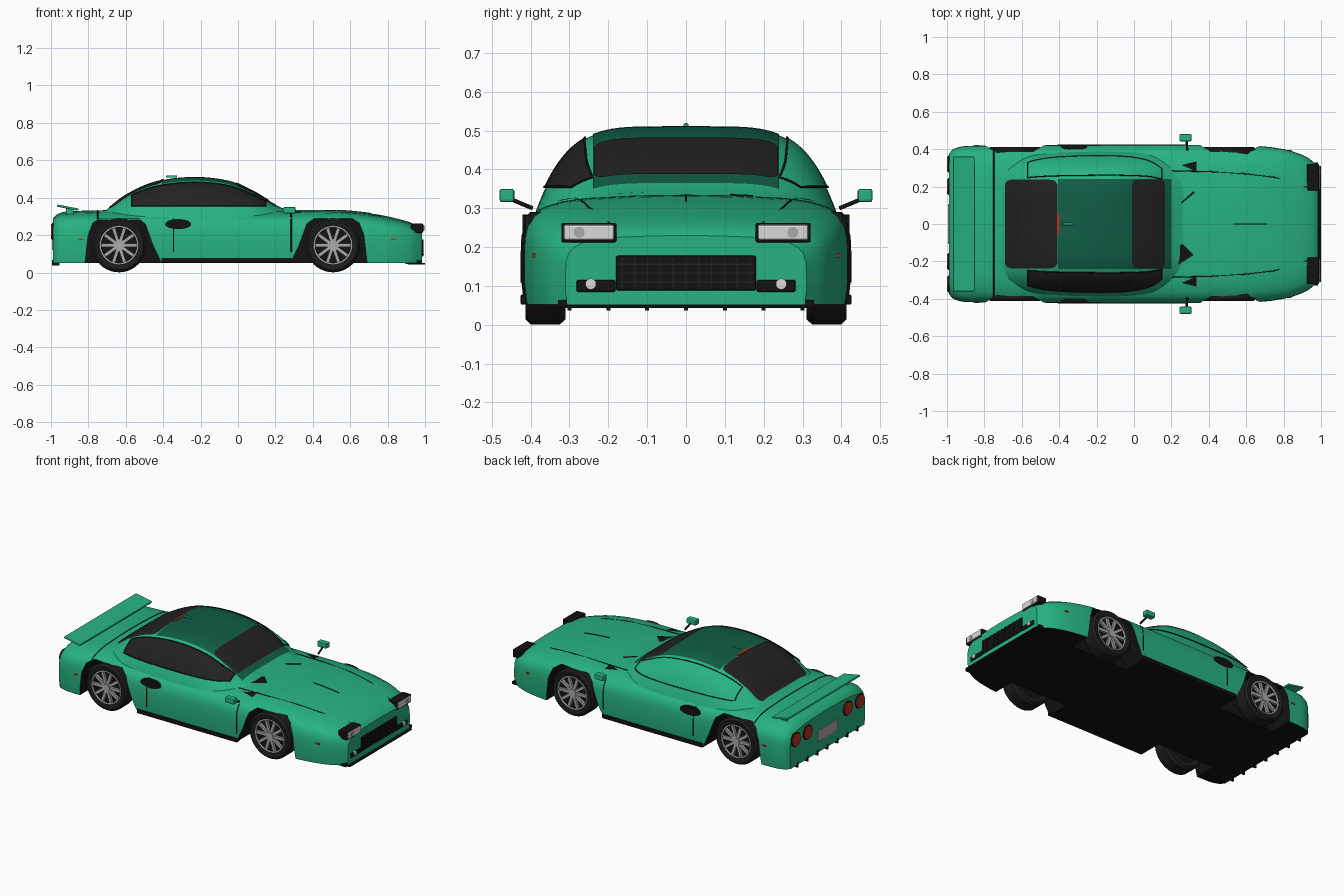
import bpy, bmesh, math
from mathutils import Vector

old = bpy.data.objects.get("Cube")
if old:
    bpy.data.objects.remove(old, do_unlink=True)


def material(name, r, g, b):
    m = bpy.data.materials.new(name)
    m.use_nodes = True
    m.diffuse_color = (r, g, b, 1)
    m.node_tree.nodes["Principled BSDF"].inputs["Base Color"].default_value = (r, g, b, 1)
    return m


GREEN = material("body green", .02, .45, .22)
ROOF = material("dark green", .005, .11, .06)
GLASS = material("dark glass", .015, .015, .015)
BLACK = material("black trim", .006, .006, .006)
RUBBER = material("tyre rubber", .012, .012, .012)
SILVER = material("silver", .4, .4, .4)
WHITE = material("lamp white", .7, .7, .7)
RED = material("lamp red", .5, .03, .02)


# Helpers
def finish(ob, angle=35):
    bpy.ops.object.select_all(action='DESELECT')
    ob.select_set(True)
    bpy.context.view_layer.objects.active = ob
    bpy.ops.object.shade_smooth_by_angle(angle=math.radians(angle))
    return ob


def mesh(name, verts, faces, mat, smooth=True):
    me = bpy.data.meshes.new(name)
    me.from_pydata(verts, [], faces)
    bm = bmesh.new()
    bm.from_mesh(me)
    bmesh.ops.recalc_face_normals(bm, faces=bm.faces)
    bm.to_mesh(me)
    bm.free()
    me.materials.append(mat)
    ob = bpy.data.objects.new(name, me)
    bpy.context.collection.objects.link(ob)
    return finish(ob) if smooth else ob


def grid(name, rows, mat, loop=False, caps=False):
    n, k = len(rows), len(rows[0])
    faces = [(i * k + j, i * k + (j + 1) % k, (i + 1) * k + (j + 1) % k, (i + 1) * k + j)
             for i in range(n - 1) for j in range(k if loop else k - 1)]
    if caps:
        faces += [tuple(range(k)), tuple(range((n - 1) * k, n * k))]
    return mesh(name, [p for r in rows for p in r], faces, mat)


def prism(name, outline, y0, y1, mat):
    k = len(outline)
    verts = [(x, y, z) for y in (y0, y1) for x, z in outline]
    faces = [tuple(range(k)), tuple(range(k, 2 * k))]
    faces += [(i, (i + 1) % k, k + (i + 1) % k, k + i) for i in range(k)]
    return mesh(name, verts, faces, mat, False)


def box(name, centre, size, mat, bevel=0.0, tilt=0.0):
    bpy.ops.mesh.primitive_cube_add(size=1, location=centre, rotation=(0, tilt, 0))
    ob = bpy.context.object
    ob.name, ob.scale = name, size
    bpy.ops.object.transform_apply(location=False, rotation=False, scale=True)
    ob.data.materials.append(mat)
    if bevel:
        mod = ob.modifiers.new("rounded", 'BEVEL')
        mod.width, mod.segments = bevel, 2
    return ob


def disc(name, centre, radius, depth, mat, axis):
    rot = (0, math.pi / 2, 0) if axis == 'x' else (math.pi / 2, 0, 0)
    bpy.ops.mesh.primitive_cylinder_add(vertices=32, radius=radius, depth=depth, location=centre, rotation=rot)
    ob = bpy.context.object
    ob.name = name
    ob.data.materials.append(mat)
    return finish(ob)


def tube(name, pts, mat, radius=.003, closed=False):
    cu = bpy.data.curves.new(name, 'CURVE')
    cu.dimensions, cu.bevel_depth, cu.bevel_resolution = '3D', radius, 1
    sp = cu.splines.new('POLY')
    sp.points.add(len(pts) - 1)
    for p, q in zip(sp.points, pts):
        p.co = (*q, 1)
    sp.use_cyclic_u = closed
    cu.materials.append(mat)
    bpy.context.collection.objects.link(bpy.data.objects.new(name, cu))


def smooth_at(t, x):
    x = min(max(x, t[0][0]), t[-1][0])
    i = next(k for k in range(len(t) - 1) if x <= t[k + 1][0])

    def slope(k):
        a, b = t[max(k - 1, 0)], t[min(k + 1, len(t) - 1)]
        return (b[1] - a[1]) / (b[0] - a[0])
    (xa, a), (xb, b) = t[i], t[i + 1]
    h = xb - xa
    s = (x - xa) / h
    return (a * (1 + 2 * s) * (1 - s) ** 2 + b * s * s * (3 - 2 * s)
            + h * slope(i) * s * (1 - s) ** 2 - h * slope(i + 1) * s * s * (1 - s))


# Lower body: lofted from top line, half width and one cross-section
TOP = [(-.99, .29), (-.96, .315), (-.9, .328), (-.5, .335), (.3, .335), (.55, .332),
       (.75, .31), (.9, .275), (.96, .25), (.985, .23)]
WIDE = [(-.99, .375), (-.965, .4), (-.9, .417), (-.4, .422), (.6, .42), (.8, .4), (.92, .36), (.985, .31)]
SECTION = [(0, 0), (.3, .007), (.6, .03), (.75, .06), (.86, .11), (.93, .17), (.975, .26),
           (.995, .38), (1, .55), (1, .8), (.985, 1), (0, 1)]
LAST = len(SECTION) - 1


def body(x, s, side=1):
    i = min(int(s), LAST - 1)
    u, f = Vector(SECTION[i]).lerp(Vector(SECTION[i + 1]), s - i)
    t = smooth_at(TOP, x)
    return (x, side * u * smooth_at(WIDE, x), t - (t - .052) * f)


def on_body(x, y):
    u = abs(y) / smooth_at(WIDE, x)
    i = next(k for k in range(LAST) if u <= SECTION[k + 1][0])
    (a, _), (b, _) = SECTION[i], SECTION[i + 1]
    return body(x, i + (u - a) / (b - a), 1 if y > 0 else -1)


stations = [-.0025 + .9875 * math.sin(math.pi / 2 * (i / 30 - 1)) for i in range(61)]
rows = [[body(x, s) for s in range(LAST + 1)] + [body(x, s, -1) for s in range(LAST - 1, 0, -1)]
        for x in stations]
shell = grid("body_shell", rows, GREEN, loop=True, caps=True)
shell.data.materials.append(BLACK)

# Wheel arches cut from the body
ARCH = [(-.19, -.02), (-.165, .2), (-.14, .265), (-.1, .29), (.1, .29), (.14, .26), (.18, .15), (.26, -.02)]
AXLES = [(-.636, 1), (.508, -1)]
for cx, flip in AXLES:
    for side in (1, -1):
        cutter = prism("arch_cutter", [(cx + flip * x, z) for x, z in ARCH], side * .27, side * .6, BLACK)
        mod = shell.modifiers.new("arch", 'BOOLEAN')
        mod.object, mod.operation, mod.solver = cutter, 'DIFFERENCE', 'EXACT'
        mod.material_mode = 'TRANSFER'
        bpy.context.view_layer.objects.active = shell
        bpy.ops.object.modifier_apply(modifier=mod.name)
        bpy.data.objects.remove(cutter, do_unlink=True)
for p in shell.data.polygons:
    if p.normal.z < -.7 and p.center.z < .1:
        p.material_index = 1
finish(shell)

# Cabin dome
ROOFLINE = [(-.76, .3), (-.7, .338), (-.6, .412), (-.45, .48), (-.25, .508), (-.05, .488),
            (.08, .432), (.2, .362), (.32, .31)]
CABIN = [(-.76, .3), (-.65, .34), (-.55, .375), (-.25, .39), (.05, .385), (.15, .36), (.32, .28)]
SILL = .28


def cabin(x, u, lift=0.0):
    r = smooth_at(ROOFLINE, x)
    return (x, u * smooth_at(CABIN, x), SILL + (r - SILL) * (1 - abs(u) ** 5) + lift)


grid("cabin", [[cabin(-.76 + 1.08 * i / 50, math.sin(math.pi / 2 * (j / 20 - 1))) for j in range(41)]
               for i in range(51)], GREEN)


def panel(name, x0, x1, half, lift, mat, rounding=.1):
    def row(t):
        x = x0 + (x1 - x0) * t
        w = half * (1 - rounding * abs(2 * t - 1) ** 14) / smooth_at(CABIN, x)
        return [cabin(x, w * (j / 10 - 1), lift) for j in range(21)]
    grid(name, [row(i / 24) for i in range(25)], mat)


panel("roof_panel", -.405, .2, .24, .003, ROOF, 0)
panel("windshield", -.01, .165, .237, .007, GLASS)
panel("rear_window", -.69, -.41, .237, .005, GLASS)


# Side windows: dark glass on the right, body-coloured on the left, both outlined
def side_u(x, t):
    r = smooth_at(ROOFLINE, x)
    low, high = [(1 - (z - SILL) / (r - SILL)) ** .2 for z in (.352, .352 + (r - .352) * .9)]
    return low + (max(high, .66) - low) * t


for name, side, mat in (("right_window", -1, GLASS), ("left_window", 1, GREEN)):
    xs = [-.57 + .72 * i / 36 for i in range(37)]
    rows = [[Vector(cabin(x, side * side_u(x, j / 10))) + Vector((0, side * .003, .003)) for j in range(11)]
            for x in xs]
    grid(name, rows, mat)
    tube(name + "_seal", [r[0] for r in rows] + rows[-1][1:-1] + [r[-1] for r in reversed(rows)]
         + rows[0][-2:0:-1], BLACK, .003, True)

# Wheels
TYRE = [(.1, .405), (.112, .413), (.132, .413), (.145, .4), (.145, .325), (.132, .31), (.1, .31)]
for cx, _ in AXLES:
    for side in (1, -1):
        ring = [[(cx + r * math.cos(a), side * y, .146 + r * math.sin(a)) for r, y in TYRE]
                for a in [math.tau * i / 40 for i in range(41)]]
        grid("tyre", ring, RUBBER)
        disc("wheel_back", (cx, side * .36, .146), .103, .06, BLACK, 'y')
        disc("wheel_hub", (cx, side * .4, .146), .025, .025, SILVER, 'y')
        tube("wheel_rim", [(cx + .1 * math.cos(math.tau * i / 32), side * .405, .146 + .1 * math.sin(math.tau * i / 32))
                           for i in range(32)], SILVER, .006, True)
        for i in range(10):
            a = math.tau * i / 10
            box("wheel_spoke", (cx + .06 * math.cos(a), side * .4, .146 - .06 * math.sin(a)),
                (.085, .014, .018), SILVER, tilt=a)

# Nose: grille, lamps and splitter
box("grille", (.975, 0, .133), (.03, .36, .09), BLACK, .005)
for i in range(11):
    box("grille_bar", (.991, -.165 + .033 * i, .133), (.004, .003, .085), GLASS)
for i in range(3):
    box("grille_slat", (.991, 0, .11 + .023 * i), (.004, .35, .003), GLASS)
box("front_splitter", (.955, 0, .047), (.09, .62, .008), BLACK)
box("front_lip", (.94, 0, .055), (.09, .66, .018), BLACK)
for side in (1, -1):
    box("headlight_case", (.957, side * .25, .237), (.062, .142, .05), BLACK, .004)
    box("headlight", (.964, side * .25, .238), (.06, .13, .04), WHITE, .006)
    disc("headlight_bulb", (.994, side * .275, .238), .014, .004, SILVER, 'x')
    box("fog_lamp_case", (.97, side * .232, .1), (.04, .1, .03), BLACK, .004)
    disc("fog_lamp", (.99, side * .245, .105), .014, .01, WHITE, 'x')

# Tail: lamps, plate, fins and spoiler
for y in (-.32, -.2, .2, .32):
    disc("tail_lamp_ring", (-.985, y, .22), .045, .018, BLACK, 'x')
    disc("tail_lamp", (-.99, y, .22), .04, .02, RED, 'x')
box("number_plate", (-.99, 0, .155), (.01, .2, .07), SILVER, .003)
for i in range(7):
    box("rear_fin", (-.975, -.3 + .1 * i, .052), (.04, .01, .03), BLACK)
box("spoiler", (-.91, 0, .347), (.115, .72, .012), GREEN, .004, .19)
for side in (1, -1):
    box("spoiler_post", (-.9, side * .3, .328), (.04, .015, .035), GREEN)
box("brake_lamp", (-.405, 0, .492), (.015, .11, .014), RED)
box("roof_aerial", (-.355, 0, .513), (.06, .014, .012), GREEN, .005)

# Sides: sills, mirrors, vents, markers and door seams
for side in (1, -1):
    box("sill", (-.06, side * .412, .065), (.7, .028, .026), BLACK, .004)
    box("mirror", (.275, side * .461, .333), (.065, .038, .034), GREEN, .006)
    tube("mirror_stalk", [(.285, side * .395, .3), (.28, side * .455, .325)], BLACK, .006)
    vent = [(-.32 + .07 * math.cos(a), .258 + .026 * math.sin(a)) for a in [math.tau * i / 20 for i in range(20)]]
    prism("side_vent", vent, side * .4, side * .421, BLACK)
    box("front_marker", (.83, side * .39, .178), (.024, .012, .01), RED)
    box("rear_marker", (-.84, side * .418, .178), (.024, .01, .01), RED)
    for x in (-.345, .285):
        tube("door_seam", [body(x, s, side) for s in (5, 6, 7, 8, 9)], BLACK)
    seam = [(0, 2.5), (.2, 2.48), (.4, 2.42), (.6, 2.25), (.75, 2.08), (.93, 1.83)]
    tube("hood_seam", [body(x, s, side) for x, s in seam], BLACK)
    vent_top = [on_body(x, side * y) for x, y in ((.255, .315), (.335, .335), (.335, .28))]
    mesh("hood_vent", [(x, y, z + .005) for x, y, z in vent_top], [(0, 1, 2)], BLACK)

# Hood and boot lines, wipers
tube("hood_line", [body(.53 + .02 * i, 0) for i in range(10)], BLACK)
tube("boot_seam", [body(-.75, s, -1) for s in (5, 4, 3, 2, 1)] + [body(-.75, s) for s in range(6)], BLACK)
tube("left_wiper", [on_body(x, y) for x, y in ((.22, .15), (.25, .11), (.32, .17))], BLACK, .004)
blade = [on_body(x, y) for x, y in ((.17, -.26), (.21, -.14), (.26, -.105), (.32, -.165))]
mesh("right_wiper", [(x, y, z + .008) for x, y, z in blade], [(0, 1, 2, 3)], BLACK)
